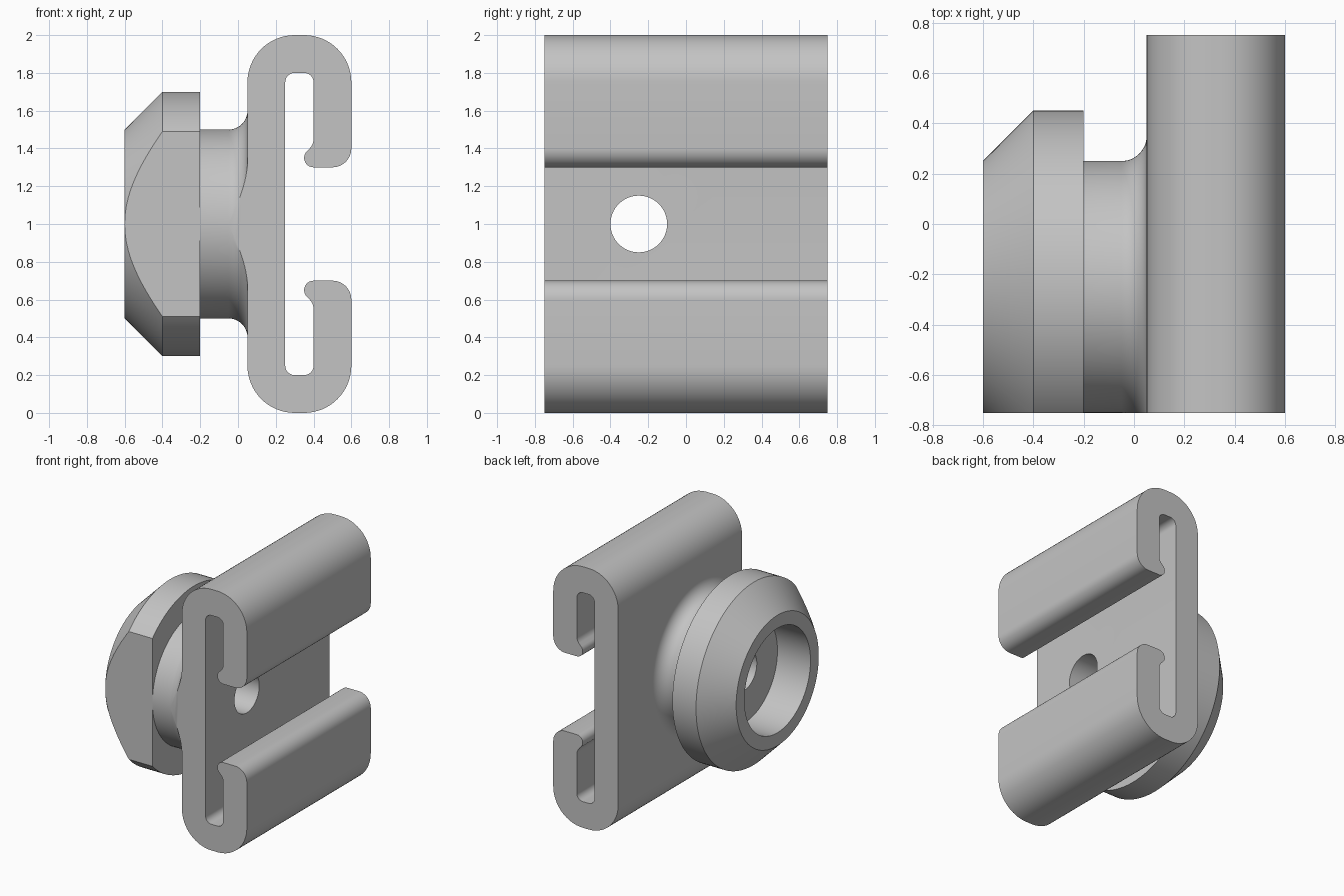
import bpy, bmesh
from math import sin, cos, pi, radians
from mathutils import Matrix, Vector

old = bpy.data.objects.get("Cube")
if old:
    bpy.data.objects.remove(old, do_unlink=True)

grey = bpy.data.materials.new("plain grey")
grey.use_nodes = True
colour = (0.55, 0.55, 0.55, 1)
grey.diffuse_color = colour
grey.node_tree.nodes["Principled BSDF"].inputs["Base Color"].default_value = colour

DEPTH = 0.75          # half the rail length
AXIS_Y = -0.25        # knob axis runs along x
SEGMENTS = 128


def make_object(name, bm):
    bmesh.ops.recalc_face_normals(bm, faces=bm.faces)
    mesh = bpy.data.meshes.new(name)
    bm.to_mesh(mesh)
    bm.free()
    mesh.materials.append(grey)
    obj = bpy.data.objects.new(name, mesh)
    bpy.context.collection.objects.link(obj)
    return obj


def arc(cx, cz, r, start, end, steps=10):
    angles = [radians(start + (end - start) * i / steps) for i in range(steps + 1)]
    return [(cx + r * cos(a), cz + r * sin(a)) for a in angles]


def boolean(target, tool, operation):
    mod = target.modifiers.new(operation.lower(), 'BOOLEAN')
    mod.operation = operation
    mod.solver = 'EXACT'
    mod.object = tool
    tool.hide_render = True
    bpy.context.view_layer.objects.active = target
    bpy.ops.object.modifier_apply(modifier=mod.name)
    bpy.data.objects.remove(tool, do_unlink=True)


# C-shaped rail: upper half outline, mirrored about z = 1
upper = (arc(0.30, 1.75, 0.25, 180, 90, 16)
         + arc(0.35, 1.75, 0.25, 90, 0, 16)
         + arc(0.50, 1.40, 0.10, 0, -90)
         + arc(0.40, 1.35, 0.05, 270, 135)
         + arc(0.33, 1.45, 0.07, -42, 0, 6)
         + arc(0.35, 1.75, 0.05, 0, 90, 8)
         + arc(0.30, 1.75, 0.05, 90, 180, 8))
outline = upper + [(x, 2 - z) for x, z in reversed(upper)]
bm = bmesh.new()
face = bm.faces.new([bm.verts.new((x, DEPTH, z)) for x, z in outline])
sweep = bmesh.ops.extrude_face_region(bm, geom=[face], use_keep_orig=True)
moved = [v for v in sweep["geom"] if isinstance(v, bmesh.types.BMVert)]
bmesh.ops.translate(bm, verts=moved, vec=(0, -2 * DEPTH - 0.1, 0))
body = make_object("rail_with_knob", bm)

# Turned knob: bore, chamfered head, neck and fillet
profile = ([(-0.32, 0), (-0.32, 0.4), (-0.6, 0.4), (-0.6, 0.5), (-0.4, 0.7),
            (-0.2, 0.7), (-0.2, 0.5)]
           + arc(-0.05, 0.6, 0.1, -90, 0, 12) + [(0.1, 0.6), (0.1, 0)])
bm = bmesh.new()
verts = [bm.verts.new((x, AXIS_Y, 1 + r)) for x, r in profile]
edges = [bm.edges.new(pair) for pair in zip(verts, verts[1:])]
axis_point = Vector((0, AXIS_Y, 1))
bmesh.ops.rotate(bm, verts=verts, cent=axis_point,
                 matrix=Matrix.Rotation(pi / SEGMENTS, 3, 'X'))
bmesh.ops.spin(bm, geom=verts + edges, cent=axis_point, axis=(1, 0, 0),
               angle=2 * pi, steps=SEGMENTS, use_duplicate=False)
bmesh.ops.remove_doubles(bm, verts=bm.verts, dist=1e-5)
boolean(body, make_object("knob", bm), 'UNION')

# Through hole along the knob axis
bm = bmesh.new()
bmesh.ops.create_cone(bm, cap_ends=True, segments=64, radius1=0.15, radius2=0.15,
                      depth=2, matrix=Matrix.Translation(axis_point)
                      @ Matrix.Rotation(pi / 2, 4, 'Y'))
boolean(body, make_object("hole_cutter", bm), 'DIFFERENCE')

# Flat trim across the front of rail and knob
bm = bmesh.new()
bmesh.ops.create_cube(bm, size=4, matrix=Matrix.Translation((0, -DEPTH - 2, 1)))
boolean(body, make_object("front_cutter", bm), 'DIFFERENCE')

bpy.ops.object.select_all(action='DESELECT')
body.select_set(True)
bpy.context.view_layer.objects.active = body
bpy.ops.object.shade_smooth_by_angle(angle=radians(30))
